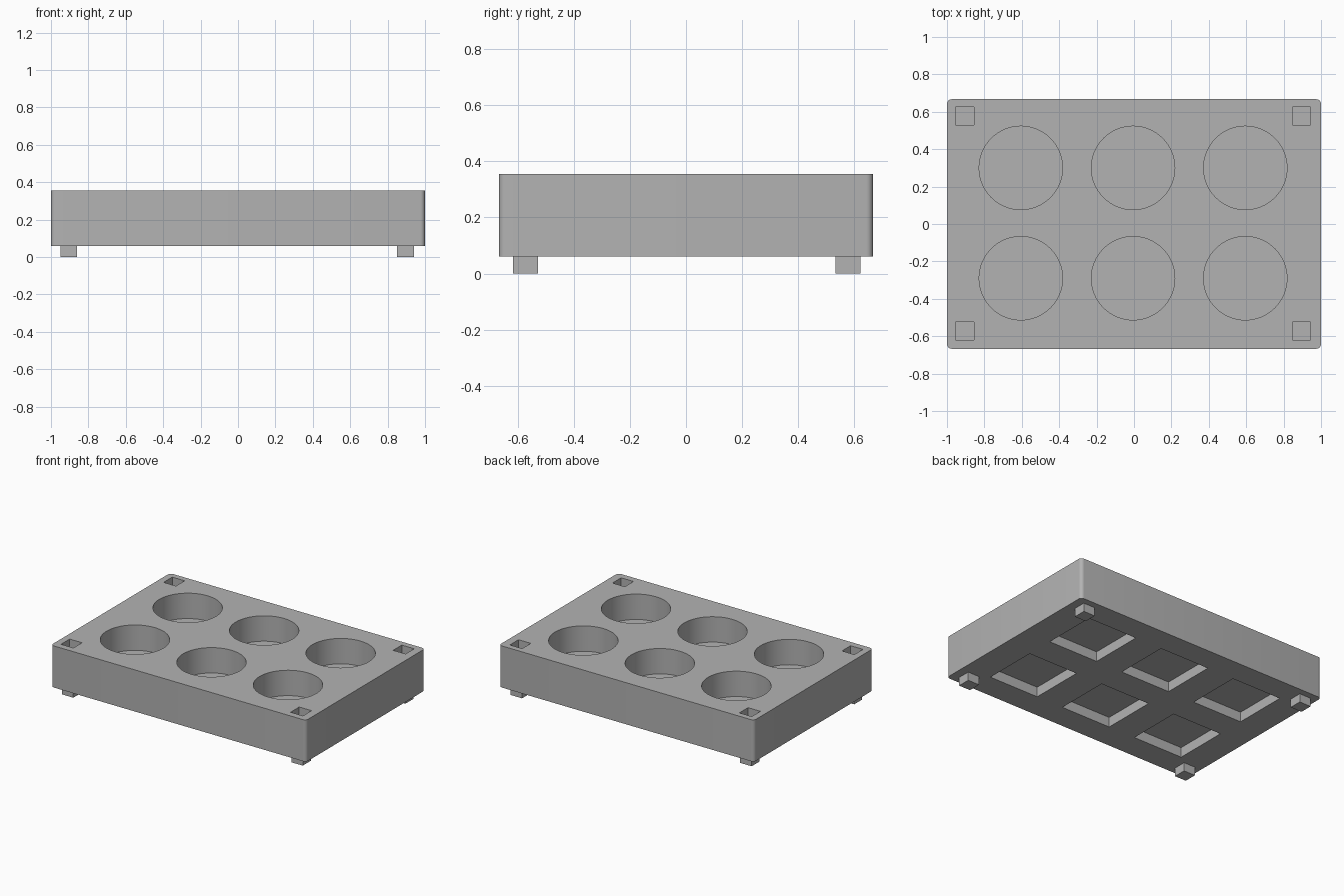
import bpy
import bmesh
import math
from mathutils import Matrix, Vector

if "Cube" in bpy.data.objects:
    bpy.data.objects.remove(bpy.data.objects["Cube"])

BASE, TOP = 0.06, 0.355
CUPS = [(x, y) for x in (-0.605, -0.005, 0.595) for y in (-0.29, 0.3)]
CORNERS = [(x, y) for x in (-0.905, 0.895) for y in (-0.572, 0.577)]

grey = bpy.data.materials.new("plain grey")
grey.use_nodes = True
colour = (0.45, 0.45, 0.45, 1)
grey.diffuse_color = colour
grey.node_tree.nodes["Principled BSDF"].inputs["Base Color"].default_value = colour


def add_box(bm, x, y, size_x, size_y, low, high):
    place = Matrix.Translation((x, y, (low + high) / 2))
    scale = Matrix.Diagonal(Vector((size_x, size_y, high - low, 1)))
    return bmesh.ops.create_cube(bm, size=1, matrix=place @ scale)["verts"]


def add_drum(bm, x, y, radius, low, high):
    bmesh.ops.create_cone(bm, cap_ends=True, segments=64, radius1=radius, radius2=radius,
                          depth=high - low, matrix=Matrix.Translation((x, y, (low + high) / 2)))


def make_object(bm, name):
    mesh = bpy.data.meshes.new(name)
    bm.to_mesh(mesh)
    bm.free()
    mesh.materials.append(grey)
    obj = bpy.data.objects.new(name, mesh)
    bpy.context.collection.objects.link(obj)
    return obj


# Tray block with rounded upright corners
bm = bmesh.new()
add_box(bm, 0, 0, 2, 1.334, BASE, TOP)
upright = [e for e in bm.edges if abs(e.verts[0].co.z - e.verts[1].co.z) > 0.1]
bmesh.ops.bevel(bm, geom=upright, offset=0.025, segments=6, profile=0.5, affect='EDGES')
tray = make_object(bm, "tray")

# Cup wells above, square pockets below, stacking sockets at the corners
bm = bmesh.new()
for x, y in CUPS:
    add_drum(bm, x, y, 0.223, 0.175, TOP + 0.1)
    add_box(bm, x, y, 0.39, 0.39, BASE - 0.1, BASE + 0.07)
for x, y in CORNERS:
    add_box(bm, x, y, 0.097, 0.097, TOP - 0.06, TOP + 0.1)
cutter = make_object(bm, "well_cutter")
cutter.hide_render = True

cut = tray.modifiers.new("wells", 'BOOLEAN')
cut.operation = 'DIFFERENCE'
cut.solver = 'EXACT'
cut.object = cutter
bpy.ops.object.select_all(action='DESELECT')
bpy.context.view_layer.objects.active = tray
tray.select_set(True)
bpy.ops.object.modifier_apply(modifier=cut.name)
bpy.data.objects.remove(cutter)
bpy.ops.object.shade_smooth_by_angle(angle=math.radians(30))

# Feet that fit the sockets of a tray beneath
for x, y in CORNERS:
    bm = bmesh.new()
    add_box(bm, x, y, 0.09, 0.09, 0, BASE + 0.01)
    side = "left" if x > 0 else "right"
    end = "front" if y < 0 else "back"
    make_object(bm, f"{end}_{side}_foot")
